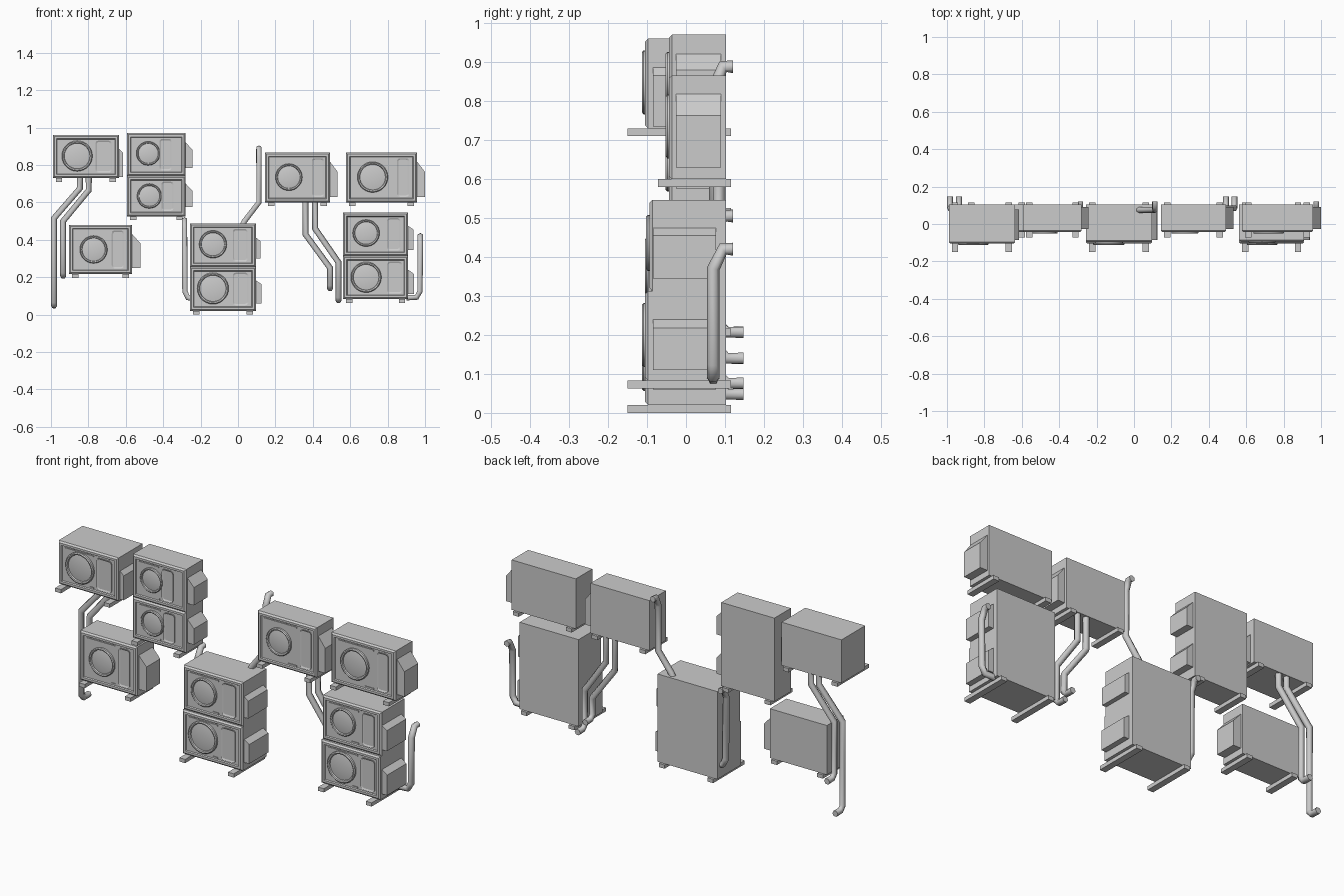
import bpy, bmesh, math
from mathutils import Vector

if "Cube" in bpy.data.objects:
    bpy.data.objects.remove(bpy.data.objects["Cube"])

BACK = 0.103


def finish(bm, name, smooth=False):
    bmesh.ops.recalc_face_normals(bm, faces=bm.faces)
    me = bpy.data.meshes.new(name)
    bm.to_mesh(me)
    bm.free()
    ob = bpy.data.objects.new(name, me)
    bpy.context.collection.objects.link(ob)
    if smooth:
        bpy.context.view_layer.objects.active = ob
        ob.select_set(True)
        bpy.ops.object.shade_smooth_by_angle(angle=math.radians(25))
        ob.select_set(False)
    return ob


def add_box(bm, x0, x1, y0, y1, z0, z1):
    r = bmesh.ops.create_cube(bm, size=1)
    for v in r["verts"]:
        v.co = Vector(((x0 + x1) / 2 + v.co.x * (x1 - x0),
                       (y0 + y1) / 2 + v.co.y * (y1 - y0),
                       (z0 + z1) / 2 + v.co.z * (z1 - z0)))


def box(name, *dims):
    bm = bmesh.new()
    add_box(bm, *dims)
    return finish(bm, name)


def casing(x0, x1, z0, z1, yf):
    """Casing with chamfered front edges and a shallow recessed front."""
    bm = bmesh.new()
    add_box(bm, x0, x1, yf, BACK, z0, z1)
    edges = [e for e in bm.edges if all(v.co.y < yf + 1e-4 for v in e.verts)]
    bmesh.ops.bevel(bm, geom=edges, offset=0.008, segments=1, affect='EDGES')
    bm.normal_update()
    front = min(bm.faces, key=lambda f: f.calc_center_median().y)
    bmesh.ops.inset_region(bm, faces=[front], thickness=0.016)
    bmesh.ops.inset_region(bm, faces=[front], thickness=0.005)
    for v in front.verts:
        v.co.y += 0.006
    finish(bm, "casing")


def fan(cx, cz, r, y):
    """Raised fan ring with a shallow domed grille, turned from a profile."""
    prof = [(r, 0.004), (r, -0.010), (r * .94, -0.014), (r * .86, -0.012),
            (r * .83, -0.005), (r * .6, -0.008), (r * .2, -0.010)]
    n = 28
    bm = bmesh.new()
    rings = [[bm.verts.new((cx + a * math.cos(i * math.tau / n), y + b,
                            cz + a * math.sin(i * math.tau / n)))
              for i in range(n)] for a, b in prof]
    for p, q in zip(rings, rings[1:]):
        for i in range(n):
            bm.faces.new((p[i], p[(i + 1) % n], q[(i + 1) % n], q[i]))
    bm.faces.new(rings[-1])
    finish(bm, "fan_grille", True)


def access_panel(x0, x1, z0, z1, y):
    """Upright panel with rounded corners and a sunken middle."""
    bm = bmesh.new()
    add_box(bm, x0, x1, y - 0.005, y + 0.005, z0, z1)
    edges = [e for e in bm.edges if abs(e.verts[0].co.y - e.verts[1].co.y) > 0.005]
    bmesh.ops.bevel(bm, geom=edges, offset=0.015, segments=3, profile=0.5, affect='EDGES')
    bm.normal_update()
    front = min(bm.faces, key=lambda f: f.calc_center_median().y)
    bmesh.ops.inset_region(bm, faces=[front], thickness=0.008)
    for v in front.verts:
        v.co.y += 0.004
    finish(bm, "access_panel")


def side_cover(x0, x1, zb, zt, slope, ya, yb):
    """Valve cover on the right side with a sloping top."""
    bm = bmesh.new()
    prof = [(x0 - 0.004, zt), (x1, zt - slope), (x1, zb), (x0 - 0.004, zb)]
    a = [bm.verts.new((x, ya, z)) for x, z in prof]
    b = [bm.verts.new((x, yb, z)) for x, z in prof]
    bm.faces.new(a)
    bm.faces.new(b)
    for i in range(4):
        j = (i + 1) % 4
        bm.faces.new((a[i], a[j], b[j], b[i]))
    finish(bm, "side_cover")


def module(x0, x1, z0, z1, yf, fx, fz, fr, p0, p1, cover):
    casing(x0, x1, z0, z1, yf)
    y = yf + 0.006
    fan(fx, fz, fr, y)
    access_panel(p0, p1, z0 + 0.03, z1 - 0.03, y)
    # slot trims above and below the panel area
    box("top_trim", x0 + .04, p0 - .02, y - .004, y + .004, z1 - .034, z1 - .027)
    box("low_trim", fx + fr * .7, p0 - .02, y - .004, y + .004, z0 + .027, z0 + .034)
    cx, zb, zt, slope = cover
    ya, yb = (-0.085, 0.077) if yf < -0.06 else (-0.026, 0.09)
    side_cover(x1, cx, zb, zt, slope, ya, yb)


def feet(x0, x1, z0, yf):
    for x in (x0 + 0.033, x1 - 0.033):
        box("foot_rail", x - .017, x + .017, yf - (.045 if yf < -.06 else .028), 0.115, z0 - .02, z0)


# left upper single unit
module(-.99, -.636, .73, .96, -.105, -.86, .848, .082, -.762, -.675, (-.615, .735, .89, .025))
feet(-.99, -.636, .73, -.105)
# left upper stacked unit
module(-.594, -.28, .741, .97, -.044, -.48, .862, .064, -.42, -.355, (-.242, .785, .925, .045))
module(-.594, -.28, .525, .741, -.044, -.474, .634, .066, -.41, -.345, (-.242, .575, .705, .045))
feet(-.594, -.28, .525, -.044)
# left lower single unit
module(-.904, -.567, .217, .48, -.044, -.772, .348, .074, -.675, -.61, (-.522, .25, .436, .055))
feet(-.904, -.567, .217, -.044)
# centre stacked unit
module(-.257, .096, .254, .488, -.097, -.134, .376, .074, -.028, .052, (.12, .30, .415, .022))
module(-.257, .096, .02, .254, -.105, -.134, .14, .084, -.028, .056, (.125, .06, .185, .022))
feet(-.257, .096, .02, -.105)
# right upper pair
module(.144, .492, .60, .866, -.044, .272, .735, .072, .395, .46, (.533, .63, .823, .06))
feet(.144, .492, .60, -.044)
module(.578, .957, .60, .866, -.044, .72, .735, .082, .85, .915, (1.0, .63, .823, .06))
feet(.578, .957, .60, -.044)
# right lower stacked unit
module(.562, .91, .313, .546, -.094, .685, .436, .072, .797, .868, (.938, .345, .477, .022))
module(.562, .91, .083, .313, -.105, .685, .2, .082, .797, .878, (.94, .11, .243, .025))
feet(.562, .91, .083, -.105)


def pipe(name, pts, r=0.0165):
    cu = bpy.data.curves.new(name, 'CURVE')
    cu.dimensions = '3D'
    cu.bevel_depth = r
    cu.bevel_resolution = 1
    cu.use_fill_caps = True
    sp = cu.splines.new('POLY')
    sp.points.add(len(pts) - 1)
    for p, c in zip(sp.points, pts):
        p.co = (*c, 1)
    bpy.context.collection.objects.link(bpy.data.objects.new(name, cu))


def drop_pipe(xa, za, zk, xb, zm, ze):
    """Pipe leaving a unit's underside, jogging sideways and ending in the wall."""
    y = 0.085
    pipe("drop_pipe", [(xa, y, za), (xa, y, zk), (xb, y, zm), (xb, y, ze + .02),
                       (xb, y + .018, ze), (xb, .148, ze)])


drop_pipe(-.845, .74, .675, -.984, .515, .048)
drop_pipe(-.798, .74, .665, -.935, .50, .207)
drop_pipe(.36, .61, .43, .492, .25, .14)
drop_pipe(.412, .61, .46, .537, .28, .076)

# pipes hooking back into the wall at their upper end
pipe("wall_pipe_side", [(.90, .07, .09), (.955, .07, .092), (.973, .07, .125),
                        (.975, .07, .37), (.975, .095, .42), (.975, .12, .42)])
pipe("wall_pipe_centre_left", [(-.24, .07, .085), (-.268, .07, .09), (-.284, .07, .125),
                               (-.286, .07, .455), (-.286, .095, .505), (-.286, .12, .505)])
pipe("wall_pipe_centre_top", [(.02, .075, .47), (.035, .075, .50), (.112, .075, .60),
                              (.112, .075, .84), (.112, .095, .888), (.112, .12, .888)])
